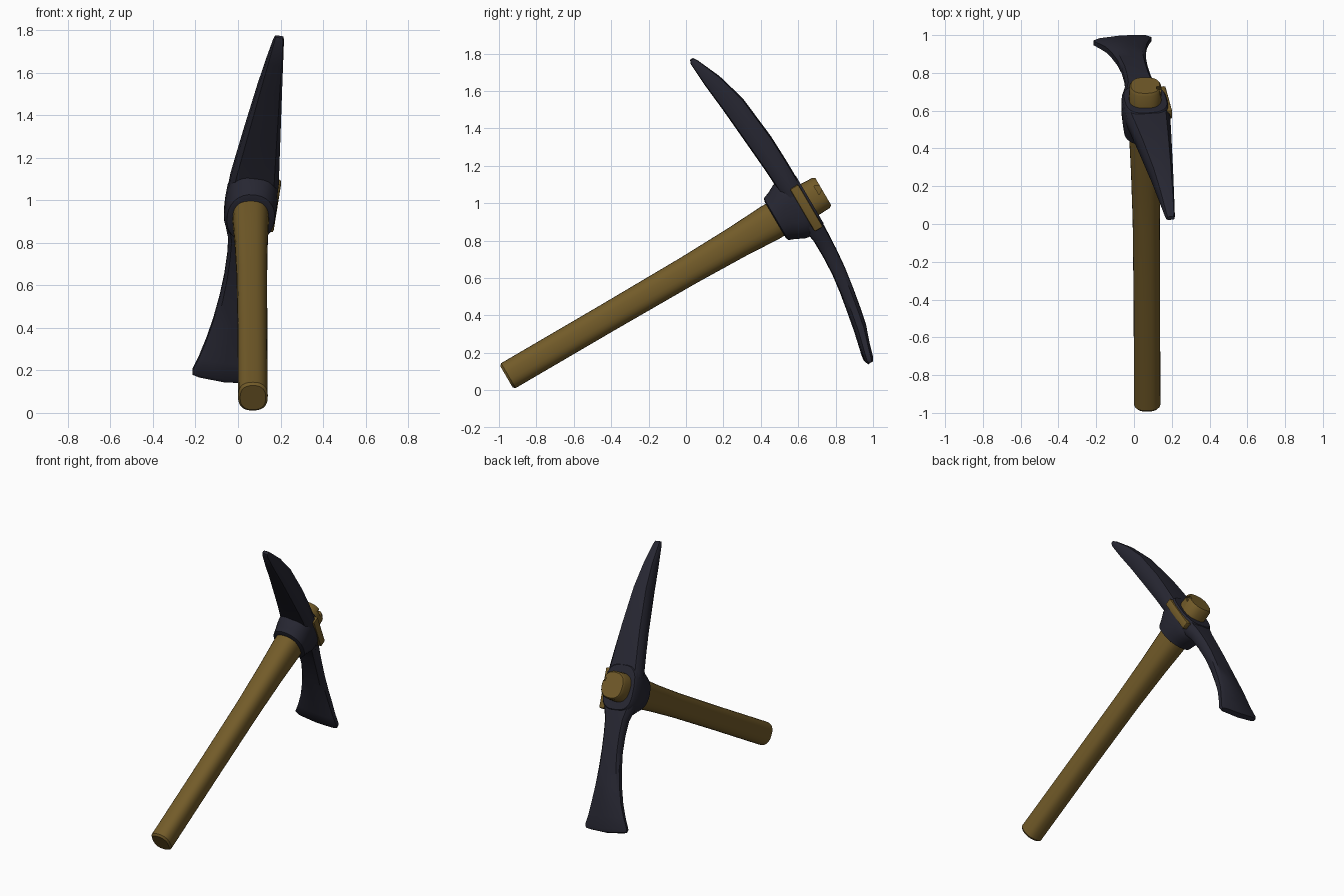
import bpy, bmesh
from math import cos, sin, pi, radians, copysign
from mathutils import Matrix, Vector

old = bpy.data.objects.get("Cube")
if old:
    bpy.data.objects.remove(old, do_unlink=True)


def material(name, rgb):
    m = bpy.data.materials.new(name)
    m.use_nodes = True
    m.diffuse_color = (*rgb, 1)
    m.node_tree.nodes["Principled BSDF"].inputs["Base Color"].default_value = (*rgb, 1)
    return m


wood = material("brown_wood", (0.17, 0.105, 0.022))
iron = material("dark_iron", (0.02, 0.02, 0.032))

# Tool frame: local y runs up the handle, local z runs up the head
tool = Matrix.Translation((0.06, 0.62, 0.995)) @ Matrix.Rotation(radians(30.3), 4, "X")
head = tool @ Matrix.Rotation(radians(7.9), 4, "Y")


def finish(obj, angle=35):
    bpy.ops.object.select_all(action="DESELECT")
    obj.select_set(True)
    bpy.context.view_layer.objects.active = obj
    bpy.ops.object.shade_smooth_by_angle(angle=radians(angle))


def make_object(name, bm, mat, matrix):
    bmesh.ops.recalc_face_normals(bm, faces=bm.faces)
    mesh = bpy.data.meshes.new(name)
    bm.to_mesh(mesh)
    bm.free()
    mesh.materials.append(mat)
    obj = bpy.data.objects.new(name, mesh)
    obj.matrix_world = matrix
    bpy.context.collection.objects.link(obj)
    return obj


def loft(name, rings, mat, matrix):
    bm = bmesh.new()
    loops = [[bm.verts.new(p) for p in ring] for ring in rings]
    n = len(loops[0])
    for a, b in zip(loops, loops[1:]):
        for i in range(n):
            j = (i + 1) % n
            bm.faces.new((a[i], a[j], b[j], b[i]))
    bm.faces.new(loops[0])
    bm.faces.new(loops[-1])
    return make_object(name, bm, mat, matrix)


def oval(y, rx, rz, power, cx=0.0, n=28):
    """Rounded-square ring across the handle."""
    def f(v):
        return copysign(abs(v) ** (2 / power), v)
    return [(cx + rx * f(cos(2 * pi * i / n)), y, rz * f(sin(2 * pi * i / n)))
            for i in range(n)]


def slab(z, inner, outer, half, bow=0.0):
    """Chamfered bar section across the head; bow pushes the middle outward."""
    c, h = (inner + outer) / 2, (outer - inner) / 2
    profile = [(1, -.45), (1, .45), (.8, .9), (0, 1), (-.8, .9),
               (-1, .45), (-1, -.45), (-.8, -.9), (0, -1), (.8, -.9)]
    return [(half * x, c + h * y, z + bow * (1 - x * x)) for x, y in profile]


# Handle: slim grip flaring into the eye, with chamfered ends
handle_sections = [(-1.83, .060, .066, .010), (-1.818, .070, .077, .010),
                   (-1.2, .070, .077, .008), (-.7, .072, .080, .005),
                   (-.4, .078, .088, .002), (-.2, .085, .099, 0),
                   (0, .086, .098, 0), (.118, .085, .093, 0), (.132, .076, .084, 0)]
handle = loft("handle", [oval(y, rx, rz, 2.5, cx) for y, rx, rz, cx in handle_sections],
              wood, tool)

# Small chip cut out of the handle end
bm = bmesh.new()
bmesh.ops.create_cone(bm, cap_ends=True, segments=3, radius1=.032, radius2=.032, depth=.05)
bmesh.ops.transform(bm, verts=bm.verts,
                    matrix=Matrix.Translation((.085, .12, .025)) @ Matrix.Rotation(pi / 2, 4, "Y"))
cutter = make_object("chip_cutter", bm, wood, tool)
cutter.hide_render = True
chip = handle.modifiers.new("chip", "BOOLEAN")
chip.operation = "DIFFERENCE"
chip.object = cutter
finish(handle)
bpy.ops.object.modifier_apply(modifier="chip")
bpy.data.objects.remove(cutter, do_unlink=True)
finish(handle)

# Pick and adze blade: one curved bar, pointed above and flared below
bar_sections = [(.975, -.128, -.108, .020), (.955, -.136, -.094, .025),
                (.82, -.128, -.035, .050), (.655, -.111, .012, .085),
                (.40, -.090, .040, .138), (.25, -.078, .045, .142 + .02),
                (.13, -.072, .046, .115), (0, -.070, .047, .118),
                (-.12, -.060, .046, .105), (-.205, -.046, .043, .078),
                (-.30, -.045, .038, .070), (-.41, -.050, .028, .069),
                (-.52, -.064, .012, .076), (-.634, -.084, -.008, .090),
                (-.731, -.102, -.028, .108), (-.82, -.122, -.060, .132),
                (-.885, -.137, -.082, .155), (-.905, -.128, -.095, .150)]
# Keep the pick's taper even from the eye to the point
bar = [slab(z, a, b, (.115 - .09 * (z - .13) / .825) if .13 < z < .95 else h,
            -.015 if z < -.88 else 0) for z, a, b, h in bar_sections]
finish(loft("pick_and_adze", bar, iron, head), 40)

# Collar: boxy eye that narrows to a rounded rim around the handle
collar_sections = [(-.166, .098, .112, 2.2), (-.160, .112, .130, 2.2),
                   (-.125, .117, .143, 2.3), (-.080, .121, .166, 2.6),
                   (-.045, .122, .172, 2.8), (.030, .120, .160, 3),
                   (.048, .110, .145, 3)]
finish(loft("collar", [oval(*s) for s in collar_sections], iron, head), 40)

# Wooden strip set in the left side of the eye
bm = bmesh.new()
bmesh.ops.create_cube(bm, size=1)
for v in bm.verts:
    v.co = Vector((.108, .010, -.014)) + Vector((v.co.x * .04, v.co.y * .052, v.co.z * .265))
bmesh.ops.bevel(bm, geom=bm.edges[:], offset=.008, segments=2, affect="EDGES", profile=.5)
finish(make_object("side_strip", bm, wood, head))
